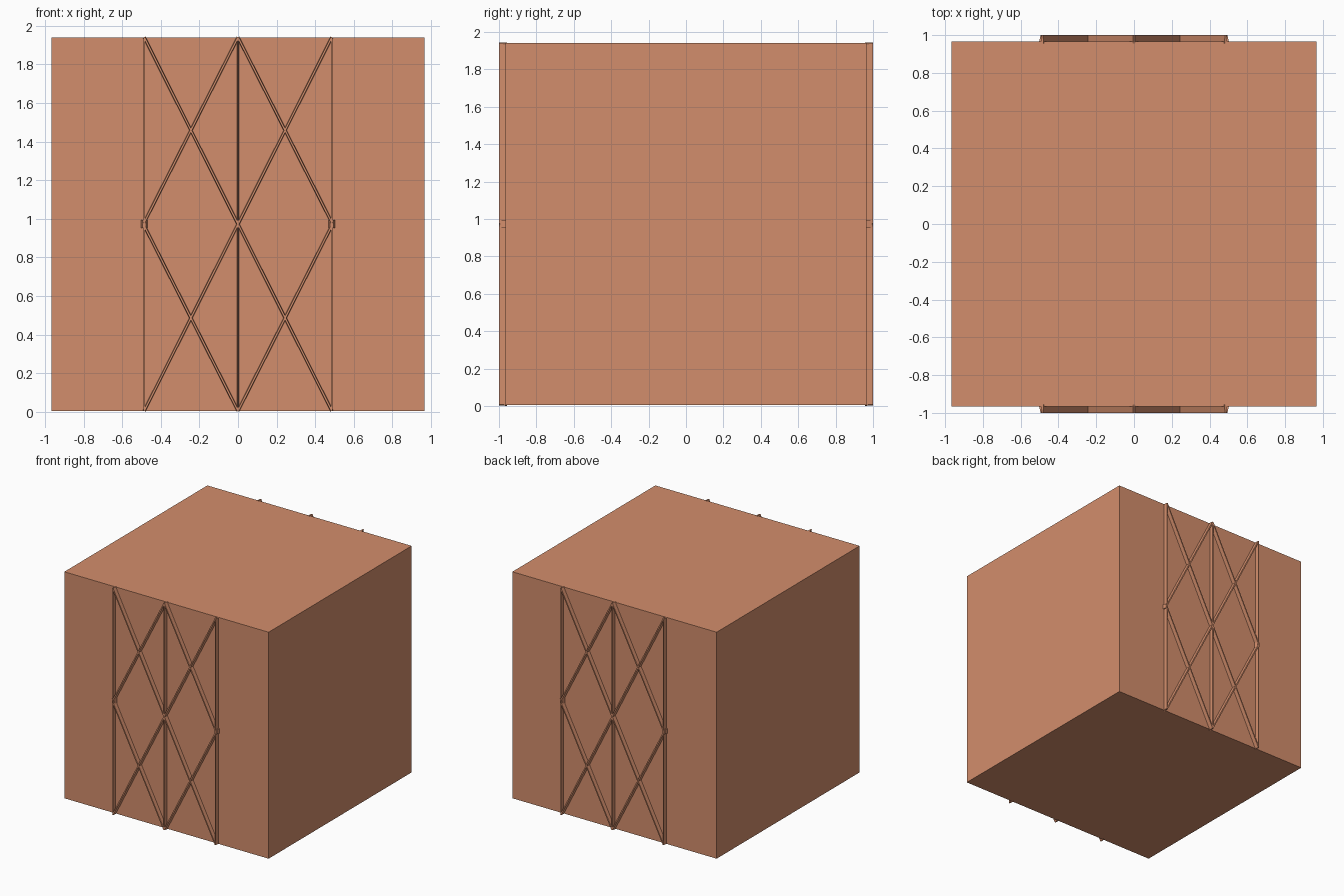
import bpy, bmesh
from mathutils import Vector

if "Cube" in bpy.data.objects:
    bpy.data.objects.remove(bpy.data.objects["Cube"])

mat = bpy.data.materials.new("terracotta")
mat.diffuse_color = (0.65, 0.27, 0.15, 1)
mat.use_nodes = True
mat.node_tree.nodes["Principled BSDF"].inputs["Base Color"].default_value = mat.diffuse_color

HALF = 0.966              # half size of the cube
Z0, Z1 = 0.005, 1.941     # bottom and top
ZM = (Z0 + Z1) / 2
XE = 0.486                # outer edge of the lattice


def finish(bm, name):
    bmesh.ops.recalc_face_normals(bm, faces=bm.faces)
    me = bpy.data.meshes.new(name)
    bm.to_mesh(me)
    bm.free()
    me.materials.append(mat)
    ob = bpy.data.objects.new(name, me)
    bpy.context.collection.objects.link(ob)
    return ob


def rib(bm, p, q, base, top, y_in, y_out):
    """Raised strip from p to q (x, z) with a trapezoid cross-section."""
    a, b = Vector((p[0], 0, p[1])), Vector((q[0], 0, q[1]))
    d = (b - a).normalized()
    side = Vector((d.z, 0, -d.x))
    section = [(-base, y_in), (base, y_in), (top, y_out), (-top, y_out)]
    rings = [[bm.verts.new(c + side * w + Vector((0, y, 0))) for w, y in section]
             for c in (a, b)]
    for i in range(4):
        j = (i + 1) % 4
        bm.faces.new((rings[0][i], rings[0][j], rings[1][j], rings[1][i]))
    bm.faces.new(rings[0])
    bm.faces.new(rings[1])


def lattice(name, s):
    bm = bmesh.new()
    y_in, y_out = s * (HALF - 0.01), s * 1.0
    # diagonals: a large cross and a diamond
    for m in (-1, 1):
        rib(bm, (-m * XE, Z0), (m * XE, Z1), 0.008, 0.005, y_in, y_out)
        for z in (Z0, Z1):
            rib(bm, (0, z), (m * (XE + 0.004), ZM), 0.008, 0.005, y_in, y_out)
        # small joint where the diamond meets the outer upright
        rib(bm, (m * XE, ZM - 0.02), (m * XE, ZM + 0.02), 0.018, 0.010, y_in, s * 0.995)
    # thin uprights
    for x in (-XE, 0, XE):
        rib(bm, (x, Z0), (x, Z1), 0.005, 0.003, y_in, y_out)
    finish(bm, name)


# solid cube body
bm = bmesh.new()
bmesh.ops.create_cube(bm, size=1)
for v in bm.verts:
    v.co = Vector((v.co.x * 2 * HALF, v.co.y * 2 * HALF, ZM + v.co.z * (Z1 - Z0)))
finish(bm, "cube_body")

# raised strips on the front and back
lattice("front_lattice", -1)
lattice("back_lattice", 1)
